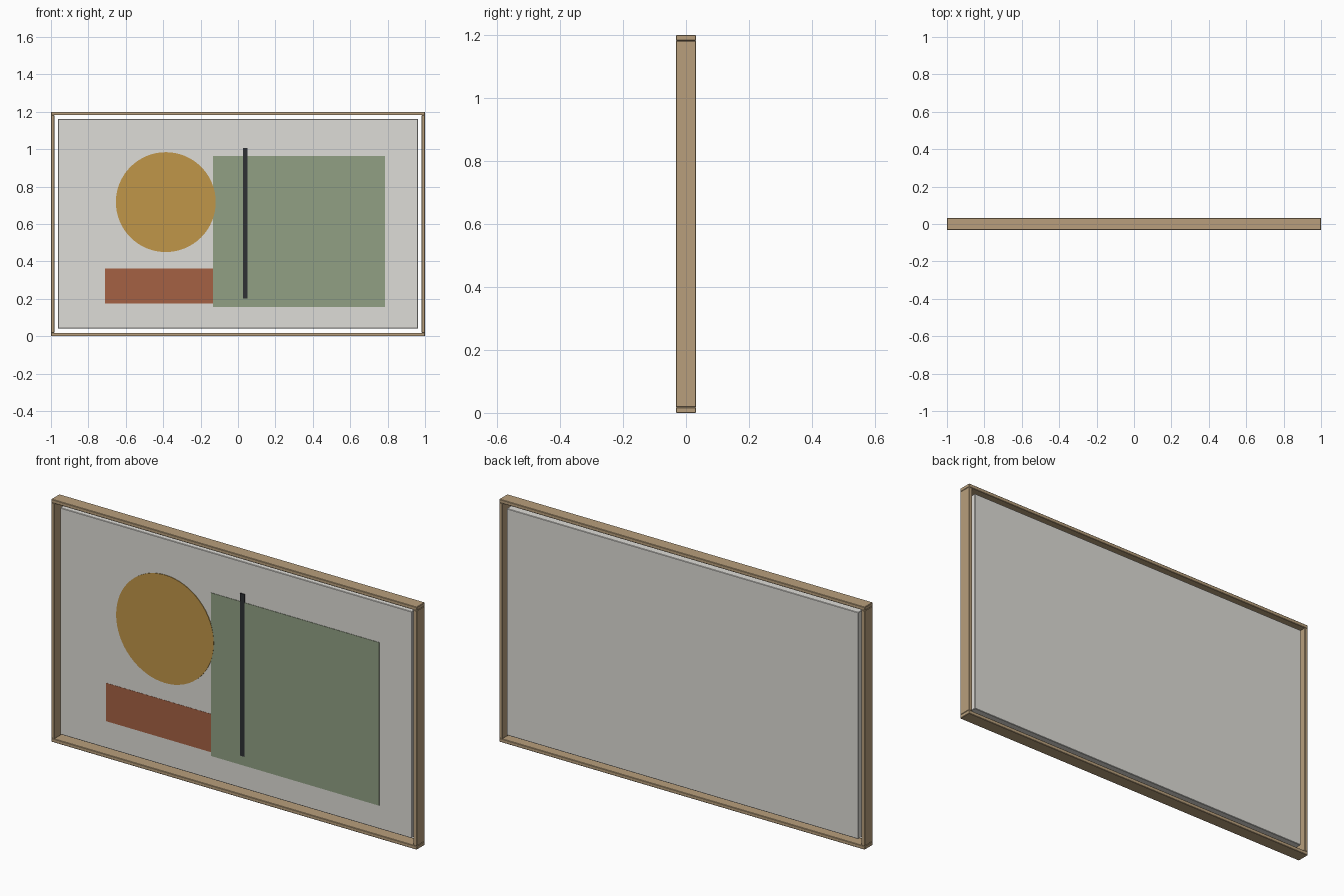
import bpy, math

if "Cube" in bpy.data.objects:
    bpy.data.objects.remove(bpy.data.objects["Cube"])

W, H, D = 2.0, 1.2, 0.064      # outer frame size
T = 0.018                      # frame bar thickness
FRONT, BACK = -0.017, 0.028    # canvas faces in y


def material(name, rgb):
    m = bpy.data.materials.new(name)
    lin = [((c / 255 + 0.055) / 1.055) ** 2.4 for c in rgb]
    m.diffuse_color = (*lin, 1)
    m.use_nodes = True
    m.node_tree.nodes["Principled BSDF"].inputs["Base Color"].default_value = m.diffuse_color
    return m


def box(name, x0, x1, y0, y1, z0, z1, mat, bevel=0):
    bpy.ops.mesh.primitive_cube_add(
        size=1, location=((x0 + x1) / 2, (y0 + y1) / 2, (z0 + z1) / 2))
    o = bpy.context.object
    o.name = name
    o.scale = (x1 - x0, y1 - y0, z1 - z0)
    bpy.ops.object.transform_apply(location=False, rotation=False, scale=True)
    o.data.materials.append(mat)
    if bevel:
        b = o.modifiers.new("bevel", 'BEVEL')
        b.width = bevel
        b.segments = 1
    return o


wood = material("wood", (184, 159, 124))
white = material("canvas_white", (222, 220, 215))
ochre = material("ochre", (192, 150, 72))
green = material("sage_green", (145, 160, 132))
rust = material("rust", (165, 97, 68))
black = material("charcoal", (46, 48, 52))

# Floating frame: full-width rails, stiles between them
for name, z in (("frame_bottom", 0), ("frame_top", H - T)):
    box(name, -W / 2, W / 2, -D / 2, D / 2, z, z + T, wood, 0.002)
for name, x in (("frame_left", -W / 2), ("frame_right", W / 2 - T)):
    box(name, x, x + T, -D / 2, D / 2, T, H - T, wood, 0.002)

# Canvas, separated from the frame by an open gap
box("canvas", -0.962, 0.962, FRONT, BACK, 0.041, 1.162, white, 0.002)

# Painted shapes, layered slightly in front of the canvas
box("rust_block", -0.711, -0.12, FRONT - 0.001, FRONT + 0.001, 0.174, 0.363, rust)
box("green_block", -0.134, 0.786, FRONT - 0.002, FRONT + 0.001, 0.156, 0.963, green)
box("dark_line", 0.026, 0.05, FRONT - 0.005, FRONT + 0.001, 0.202, 1.005, black)

# Ochre disc
bpy.ops.mesh.primitive_cylinder_add(
    vertices=64, radius=0.267, depth=0.004,
    location=(-0.386, FRONT - 0.001, 0.717), rotation=(math.pi / 2, 0, 0))
disc = bpy.context.object
disc.name = "ochre_disc"
disc.data.materials.append(ochre)
bpy.ops.object.shade_smooth_by_angle()
